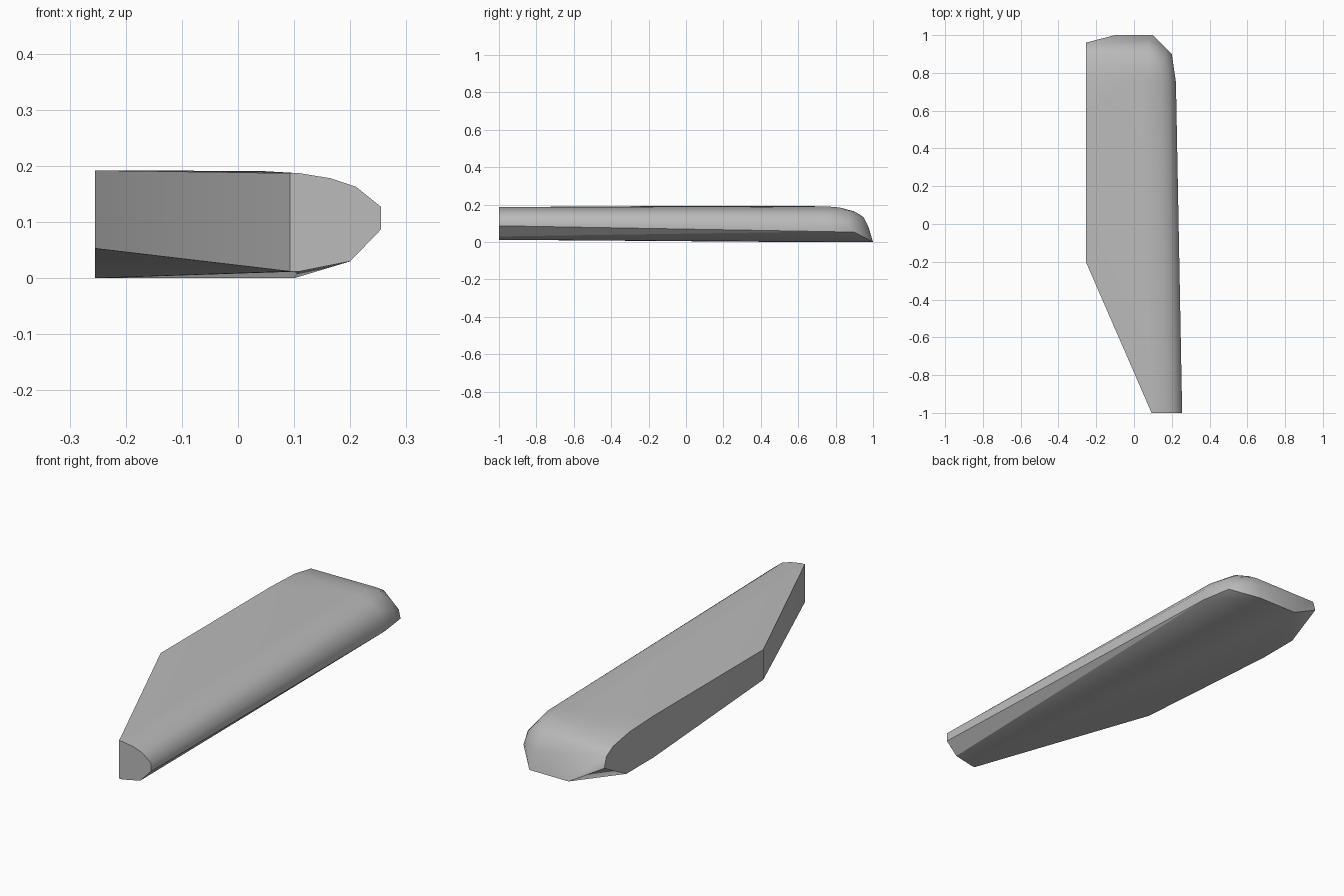
import bpy, bmesh, math

cube = bpy.data.objects.get("Cube")
if cube:
    bpy.data.objects.remove(cube, do_unlink=True)

# One grey finish for the whole shell
grey = bpy.data.materials.new("light_grey")
grey.use_nodes = True
colour = (0.5, 0.5, 0.5, 1)
grey.diffuse_color = colour
grey.node_tree.nodes["Principled BSDF"].inputs["Base Color"].default_value = colour

# Cross-section of the blunt front end (x, z)
front = [(0.093, 0.187), (0.11, 0.187), (0.165, 0.178), (0.21, 0.163),
         (0.255, 0.127), (0.255, 0.087), (0.2, 0.03), (0.11, 0.012), (0.093, 0.012)]
# Cross-section of the outer edge just before the rounded tail
rear = [(0.04, 0.191), (0.1, 0.185), (0.145, 0.173), (0.185, 0.153),
        (0.222, 0.107), (0.222, 0.056)]
# Flat inner wall, rounded at its rear end (y, z)
wall = [(-0.2, 0.192), (0.6, 0.192), (0.778, 0.185), (0.896, 0.164),
        (0.945, 0.136), (0.96, 0.087), (0.8, 0), (0.6, 0), (-0.2, 0.053)]
# Rounded tail and its outer corner
tail = [(-0.1, 1, 0), (0.1, 1, 0), (0.2, 0.9, 0.053),
        (0.08, 0.82, 0.185), (0.08, 0.9, 0.164), (0.08, 0.95, 0.132), (0.08, 0.976, 0.08),
        (0.13, 0.86, 0.17), (0.165, 0.88, 0.14), (0.17, 0.93, 0.075), (0.205, 0.86, 0.1)]

points = [(x, -1, z) for x, z in front]
points += [(x, 0.75, z) for x, z in rear]
points += [(-0.255, y, z) for y, z in wall]
points += tail

# Convex shell stretched over the sections
bm = bmesh.new()
for p in points:
    bm.verts.new(p)
hull = bmesh.ops.convex_hull(bm, input=bm.verts[:])
loose = {v for v in bm.verts if not v.link_faces}
bmesh.ops.delete(bm, geom=list(loose), context='VERTS')
bmesh.ops.dissolve_limit(bm, angle_limit=math.radians(1), verts=bm.verts[:], edges=bm.edges[:])
bmesh.ops.recalc_face_normals(bm, faces=bm.faces[:])
mesh = bpy.data.meshes.new("rounded_panel")
bm.to_mesh(mesh)
bm.free()
mesh.materials.append(grey)

panel = bpy.data.objects.new("rounded_panel", mesh)
bpy.context.collection.objects.link(panel)
bpy.context.view_layer.objects.active = panel
panel.select_set(True)
bpy.ops.object.shade_smooth_by_angle(angle=math.radians(56))

# Crisp crease along the lower rim
for edge in mesh.edges:
    a, b = (mesh.vertices[i].co for i in edge.vertices)
    if min(a.x, b.x) > 0.19 and max(a.z, b.z) < 0.09:
        edge.use_edge_sharp = True
